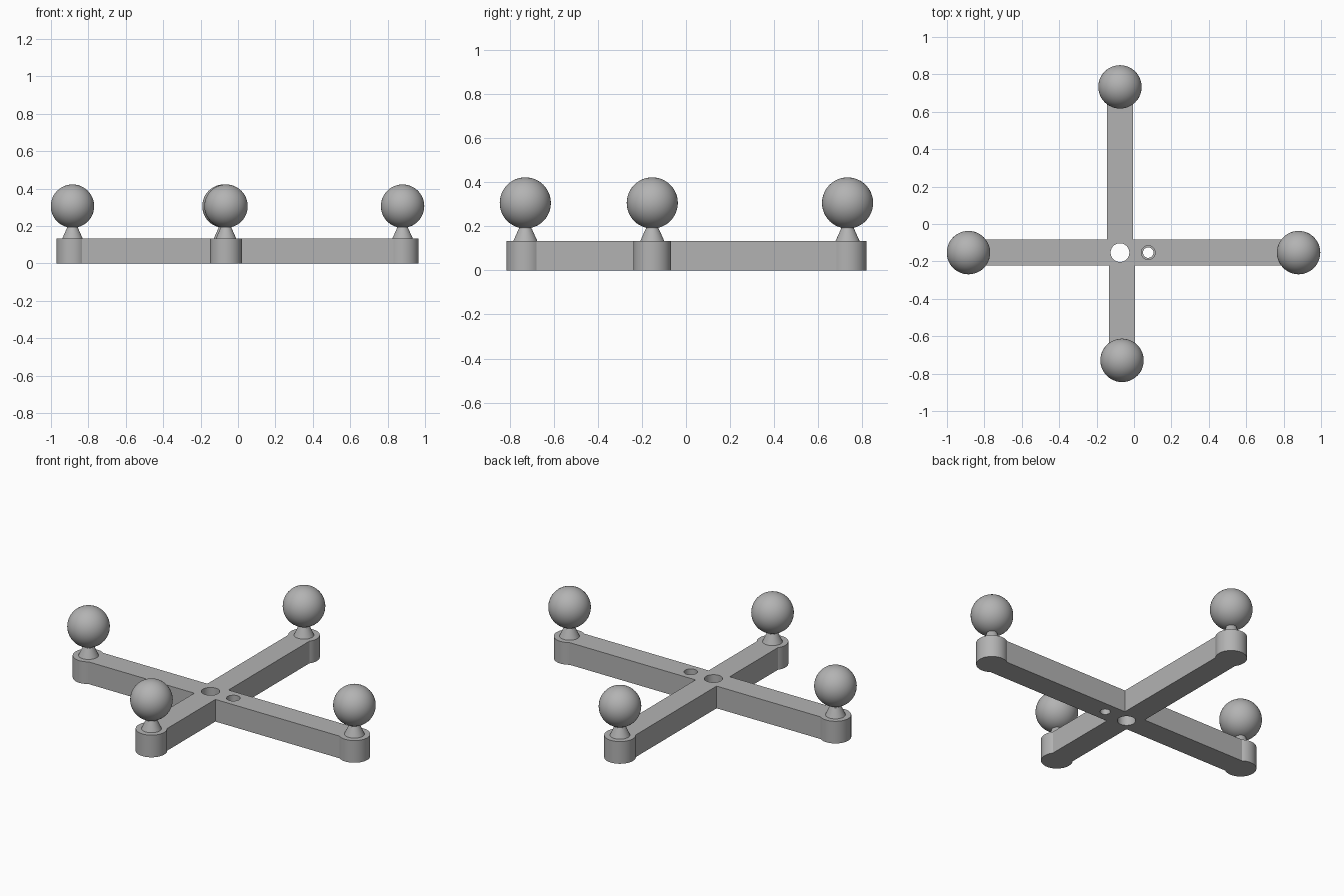
import bpy
from mathutils import Vector

if "Cube" in bpy.data.objects:
    bpy.data.objects.remove(bpy.data.objects["Cube"], do_unlink=True)

grey = bpy.data.materials.new("plain grey")
grey.use_nodes = True
colour = (0.45, 0.45, 0.45, 1)
grey.diffuse_color = colour
grey.node_tree.nodes["Principled BSDF"].inputs["Base Color"].default_value = colour

THICK = 0.133
HUB = Vector((-0.075, -0.153))
# Ball positions at the ends of the four arms
ENDS = {
    "left": Vector((0.88, -0.153)),
    "right": Vector((-0.885, -0.153)),
    "back": Vector((-0.075, 0.733)),
    "front": Vector((-0.064, -0.729)),
}


def finish(name):
    ob = bpy.context.object
    ob.name = name
    ob.data.materials.clear()
    ob.data.materials.append(grey)
    return ob


def cylinder(name, at, radius, bottom, top, top_radius=None):
    bpy.ops.mesh.primitive_cone_add(
        vertices=48, radius1=radius, radius2=radius if top_radius is None else top_radius,
        depth=top - bottom, location=(at.x, at.y, (bottom + top) / 2))
    return finish(name)


def box(name, low, high):
    bpy.ops.mesh.primitive_cube_add(size=1, location=(*((low + high) / 2), THICK / 2))
    ob = finish(name)
    ob.scale = (high.x - low.x, high.y - low.y, THICK)
    bpy.ops.object.transform_apply(location=False, rotation=False)
    return ob


def combine(target, tool, operation):
    mod = target.modifiers.new(operation.lower(), "BOOLEAN")
    mod.operation, mod.solver, mod.object = operation, "EXACT", tool
    bpy.context.view_layer.objects.active = target
    bpy.ops.object.modifier_apply(modifier=mod.name)
    bpy.data.objects.remove(tool, do_unlink=True)


# Cross frame: one long bar, two slightly offset arms, rounded end pads
half = Vector((0, 0.07))
side = Vector((0.07, 0))
frame = box("cross_frame", ENDS["right"] - half, ENDS["left"] + half)
front_root = Vector((ENDS["front"].x, HUB.y))
combine(frame, box("back_arm", HUB - side, ENDS["back"] + side), "UNION")
combine(frame, box("front_arm", ENDS["front"] - side, front_root + side), "UNION")
for key, at in ENDS.items():
    combine(frame, cylinder(key + "_pad", at, 0.086, 0, THICK), "UNION")

# Centre hole and stepped screw hole
screw = Vector((0.076, HUB.y))
for at, radius, bottom in ((HUB, 0.05, -0.1), (screw, 0.028, -0.1), (screw, 0.037, 0.09)):
    combine(frame, cylinder("hole_cutter", at, radius, bottom, 0.3), "DIFFERENCE")

# Marker balls on tapered stems
parts = [frame]
for key, at in ENDS.items():
    parts.append(cylinder(key + "_stem", at, 0.056, THICK - 0.003, 0.188, 0.03))
    parts.append(cylinder(key + "_neck", at, 0.029, 0.18, 0.22))
    bpy.ops.mesh.primitive_uv_sphere_add(segments=48, ring_count=24, radius=0.116,
                                         location=(at.x, at.y, 0.306))
    parts.append(finish(key + "_ball"))

for ob in parts:
    bpy.ops.object.select_all(action="DESELECT")
    ob.select_set(True)
    bpy.context.view_layer.objects.active = ob
    bpy.ops.object.shade_smooth_by_angle()
